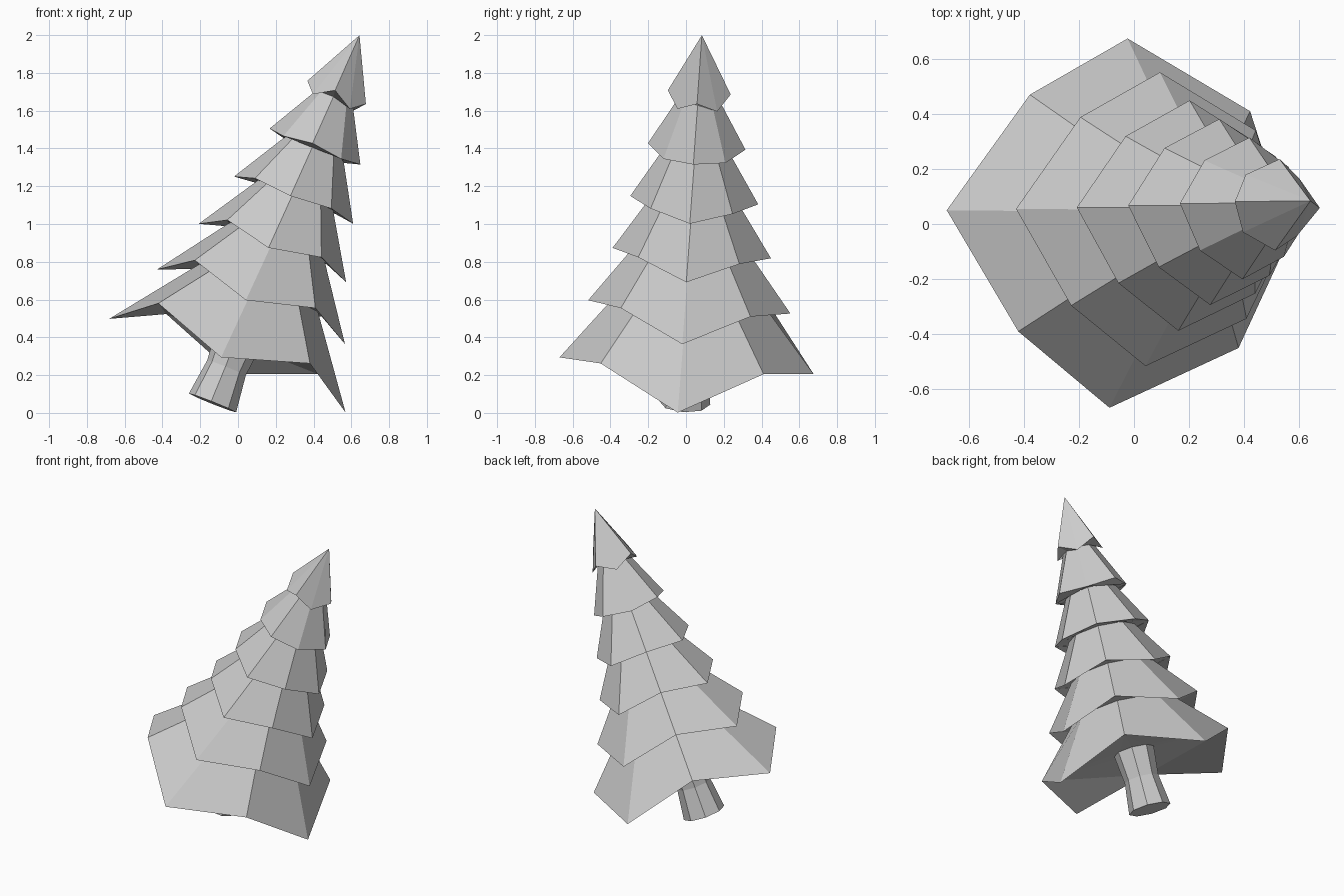
import bpy, bmesh
from math import sin, cos, radians
from mathutils import Vector, Matrix

if "Cube" in bpy.data.objects:
    bpy.data.objects.remove(bpy.data.objects["Cube"])

# Leaning frame shared by every part: trunk base point and tilted axis
axis = Vector((0.371, 0.043, 0.928)).normalized()
side = Vector((0.928, 0, -0.371))
side = (side - axis * side.dot(axis)).normalized()
lean = Matrix((side, axis.cross(side), axis)).transposed().to_4x4()
lean = Matrix.Translation((-0.135, -0.006, 0.053)) @ lean

TURN = radians(-4.0)
SIDES = 8


def ring(bm, even, odd=None):
    """Eight points; even and odd corners each have their own (radius, height)."""
    pts = []
    for i in range(SIDES):
        r, h = (odd or even) if i % 2 else even
        t = TURN + radians(45 * i)
        pts.append(bm.verts.new(lean @ Vector((r * cos(t), r * sin(t), h))))
    return pts


def bridge(bm, low, high):
    for i in range(SIDES):
        j = (i + 1) % SIDES
        bm.faces.new((low[i], low[j], high[j], high[i]))


def underside(bm, rim, neck):
    """Flat drooping ear at each even tip, then a web from the odd corners to the neck."""
    for i in range(0, SIDES, 2):
        a, b = i - 1, i + 1
        bm.faces.new((rim[a], rim[i], rim[b]))
        bm.faces.new((rim[a], rim[b], neck[i]))
        bm.faces.new((rim[a], neck[i], neck[a]))
        bm.faces.new((rim[b], neck[b], neck[i]))


def finish(bm, name):
    bmesh.ops.recalc_face_normals(bm, faces=bm.faces)
    mesh = bpy.data.meshes.new(name)
    bm.to_mesh(mesh)
    bm.free()
    bpy.context.collection.objects.link(bpy.data.objects.new(name, mesh))


# Trunk: octagonal post with a slight waist
bm = bmesh.new()
rings = [ring(bm, p) for p in ((0.135, 0), (0.11, 0.2), (0.13, 0.40))]
for low, high in zip(rings, rings[1:]):
    bridge(bm, low, high)
bm.faces.new(rings[0])
bm.faces.new(rings[-1])
finish(bm, "trunk")

# Branch tiers: drooping even tips, odd corners, and the neck ring above
tiers = [
    ((0.675, 0.212), (0.612, 0.366), (0.34, 0.655)),
    ((0.537, 0.548), (0.487, 0.653), (0.27, 0.922)),
    ((0.421, 0.855), (0.380, 0.918), (0.215, 1.184)),
    ((0.340, 1.157), (0.308, 1.180), (0.165, 1.455)),
    ((0.259, 1.463), (0.233, 1.446), (0.105, 1.740)),
    ((0.167, 1.772), (0.149, 1.712), None),
]
bm = bmesh.new()
neck = ring(bm, (0.12, 0.39))
bm.faces.new(neck)
for even, odd, above in tiers:
    rim = ring(bm, even, odd)
    if above:
        underside(bm, rim, neck)
        neck = ring(bm, above)
        bridge(bm, rim, neck)      # sloping top of the tier
    else:
        bridge(bm, neck, rim)
        tip = bm.verts.new(lean @ Vector((0, 0, 2.098)))
        for i in range(SIDES):     # pointed crown
            bm.faces.new((rim[i], rim[(i + 1) % SIDES], tip))
finish(bm, "branches")
